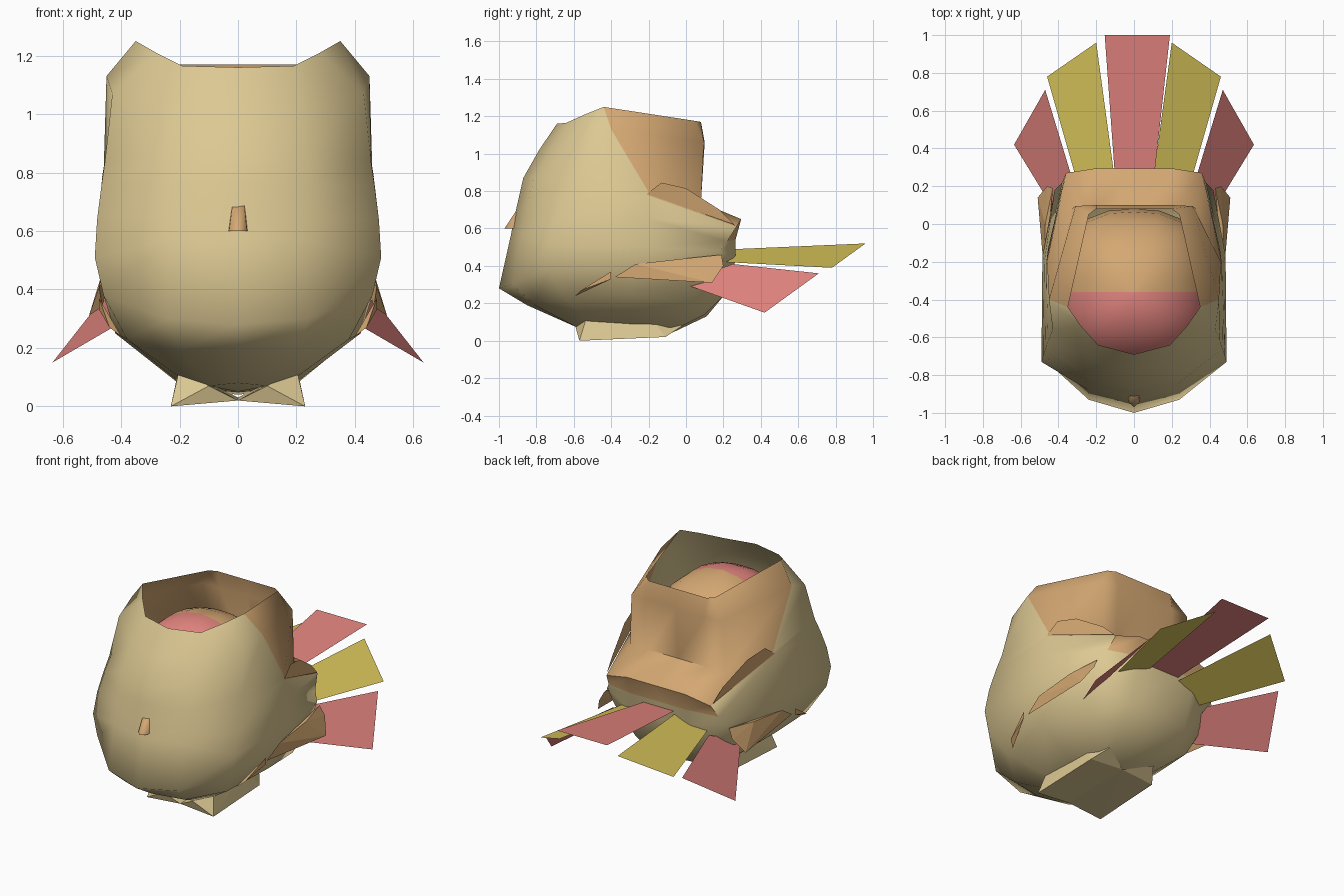
import bpy, bmesh, math

if "Cube" in bpy.data.objects:
    bpy.data.objects.remove(bpy.data.objects["Cube"])


def mat(name, rgb):
    m = bpy.data.materials.new(name)
    m.diffuse_color = (*rgb, 1)
    m.use_nodes = True
    m.node_tree.nodes["Principled BSDF"].inputs["Base Color"].default_value = m.diffuse_color
    return m


cream = mat("cream", (0.72, 0.58, 0.29))
tan = mat("tan", (0.66, 0.39, 0.17))
pink = mat("pink", (0.76, 0.23, 0.21))
yellow = mat("yellow", (0.67, 0.54, 0.10))


def finish(name, bm, mats, smooth=None):
    me = bpy.data.meshes.new(name)
    bm.normal_update()
    bm.to_mesh(me)
    bm.free()
    ob = bpy.data.objects.new(name, me)
    bpy.context.collection.objects.link(ob)
    for m in mats:
        me.materials.append(m)
    if smooth:
        bpy.ops.object.select_all(action='DESELECT')
        ob.select_set(True)
        bpy.context.view_layer.objects.active = ob
        bpy.ops.object.shade_smooth_by_angle(angle=math.radians(smooth))
    return ob


def loft(name, rings, mats, rule, smooth):
    """Skin half rings mirrored across x; rule(row, column) gives the material."""
    bm = bmesh.new()
    for side in (1, -1):
        grid = [[bm.verts.new((side * x, y, z)) for x, y, z in r] for r in rings]
        for i in range(len(rings) - 1):
            for j in range(len(rings[0]) - 1):
                q = [grid[i][j], grid[i][j + 1], grid[i + 1][j + 1], grid[i + 1][j]]
                f = bm.faces.new(q if side > 0 else q[::-1])
                f.material_index = rule(i, j)
        mid = bm.verts.new((0, -0.33, 0.05))
        for j in range(len(rings[0]) - 1):
            q = [mid, grid[0][j + 1], grid[0][j]]
            bm.faces.new(q if side > 0 else q[::-1])
    bmesh.ops.remove_doubles(bm, verts=bm.verts, dist=0.002)
    return finish(name, bm, mats, smooth)


def sheet(name, pts, m, side=1):
    bm = bmesh.new()
    bm.faces.new([bm.verts.new((side * x, y, z)) for x, y, z in pts])
    return finish(name, bm, [m])


def hull(name, pts, m, side=1, smooth=None):
    bm = bmesh.new()
    for x, y, z in pts:
        bm.verts.new((side * x, y, z))
    bmesh.ops.convex_hull(bm, input=bm.verts)
    return finish(name, bm, [m], smooth)


# Hollow body: half rings from the bottom up, each from front to back
lower = [
    [(0, -.60, .08), (.1, -.58, .07), (.2, -.52, .10), (.21, -.3, .09), (.18, -.1, .06), (.1, -.08, .05), (0, -.08, .04)],
    [(0, -.85, .19), (.2, -.81, .19), (.38, -.65, .23), (.42, -.3, .25), (.35, .04, .2), (.2, .1, .14), (0, .11, .13)],
    [(0, -1, .28), (.24, -.93, .30), (.46, -.73, .38), (.46, -.25, .38), (.41, .12, .36), (.2, .21, .25), (0, .21, .25)],
    [(0, -.935, .57), (.24, -.88, .57), (.49, -.73, .51), (.485, -.17, .5), (.42, .18, .48), (.2, .265, .43), (0, .265, .43)],
]
# Rings around the flared back collar
flare = [
    [(0, -.92, .65), (.24, -.86, .65), (.482, -.7, .64), (.475, -.2, .65), (.38, .22, .53), (.2, .265, .54), (0, .265, .54)],
    [(0, -.895, .76), (.24, -.84, .76), (.468, -.66, .75), (.465, -.21, .78), (.36, .27, .61), (.2, .295, .65), (0, .295, .65)],
]
# Rings of the upper wall and the open rim
upper = [
    [(0, -.87, .87), (.24, -.81, .87), (.455, -.62, .84), (.46, -.2, .795), (.33, .08, .74), (.2, .08, .74), (0, .08, .74)],
    [(0, -.785, 1.02), (.22, -.72, 1.03), (.43, -.56, 1.07), (.45, -.4, 1.13), (.31, .095, 1.06), (.2, .1, 1.06), (0, .1, 1.06)],
    [(0, -.69, 1.16), (.19, -.64, 1.165), (.28, -.54, 1.21), (.35, -.44, 1.25), (.24, .05, 1.175), (.2, .08, 1.17), (0, .08, 1.17)],
]
loft("body_shell", lower + flare + upper, [cream, tan],
     lambda i, j: int((i >= 5 and j >= 3) or (i == 4 and j >= 4)), 70)

# Broad rounded core filling the opening, pink at the front
bm = bmesh.new()
bmesh.ops.create_uvsphere(bm, u_segments=20, v_segments=12, radius=1)
for v in bm.verts:
    x, y, z = v.co
    r = math.hypot(x, y)
    if r > 1e-4:
        # square the outline slightly so it reaches into the corners
        k = (abs(x / r) ** 2.6 + abs(y / r) ** 2.6) ** (-1 / 2.6)
        x, y = x * k, y * k
    v.co = (x * .42, -.38 + y * (.46 if y > 0 else .40), .66 + z * .465)
bmesh.ops.bisect_plane(bm, geom=bm.verts[:] + bm.edges[:] + bm.faces[:],
                       plane_co=(0, -.36, 0), plane_no=(0, 1, 0))
for f in bm.faces:
    f.material_index = int(f.calc_center_median().y < -.36)
finish("inner_core", bm, [tan, pink], 60)

# Beak
hull("beak", [(-.02, -.89, .685), (.022, -.89, .69), (.022, -.915, .685), (-.02, -.915, .68),
              (-.035, -.9, .6), (.035, -.9, .6), (-.03, -.94, .6), (.03, -.94, .6), (0, -.97, .6)],
     tan, 1, 70)

# Tail fan
sheet("tail_middle", [(-.09, .1, .49), (.09, .1, .49), (.19, 1, .59), (-.155, 1, .59)], pink)
for s, label in ((1, "right"), (-1, "left")):
    sheet("tail_inner_" + label,
          [(.09, .15, .485), (.2, .96, .52), (.46, .78, .39), (.30, .22, .42)], yellow, s)
    sheet("tail_outer_" + label,
          [(.33, .25, .41), (.47, .71, .36), (.635, .42, .15), (.36, -.03, .31)], pink, s)
    # Raised flap on each side of the collar
    sheet("collar_flap_" + label, [(.465, -.21, .785), (.455, -.13, .845), (.425, 0, .815),
                                   (.38, .18, .70), (.365, .26, .62)], tan, s)
    # Side wing and the small fin before it
    hull("wing_" + label, [(.465, -.38, .34), (.475, -.27, .41), (.47, 0, .44), (.43, .19, .46),
                           (.46, .2, .40), (.51, .14, .31)], tan, s)
    hull("fin_" + label, [(.40, -.59, .24), (.44, -.56, .27), (.475, -.4, .37), (.475, -.4, .33)], tan, s)
    # Foot
    hull("foot_" + label, [(0, -.57, .02), (.23, -.57, .0), (.225, -.11, .02), (0, -.1, .03),
                           (.1, -.59, .07), (.2, -.53, .13), (.2, -.2, .14), (.16, -.02, .08)], cream, s)
